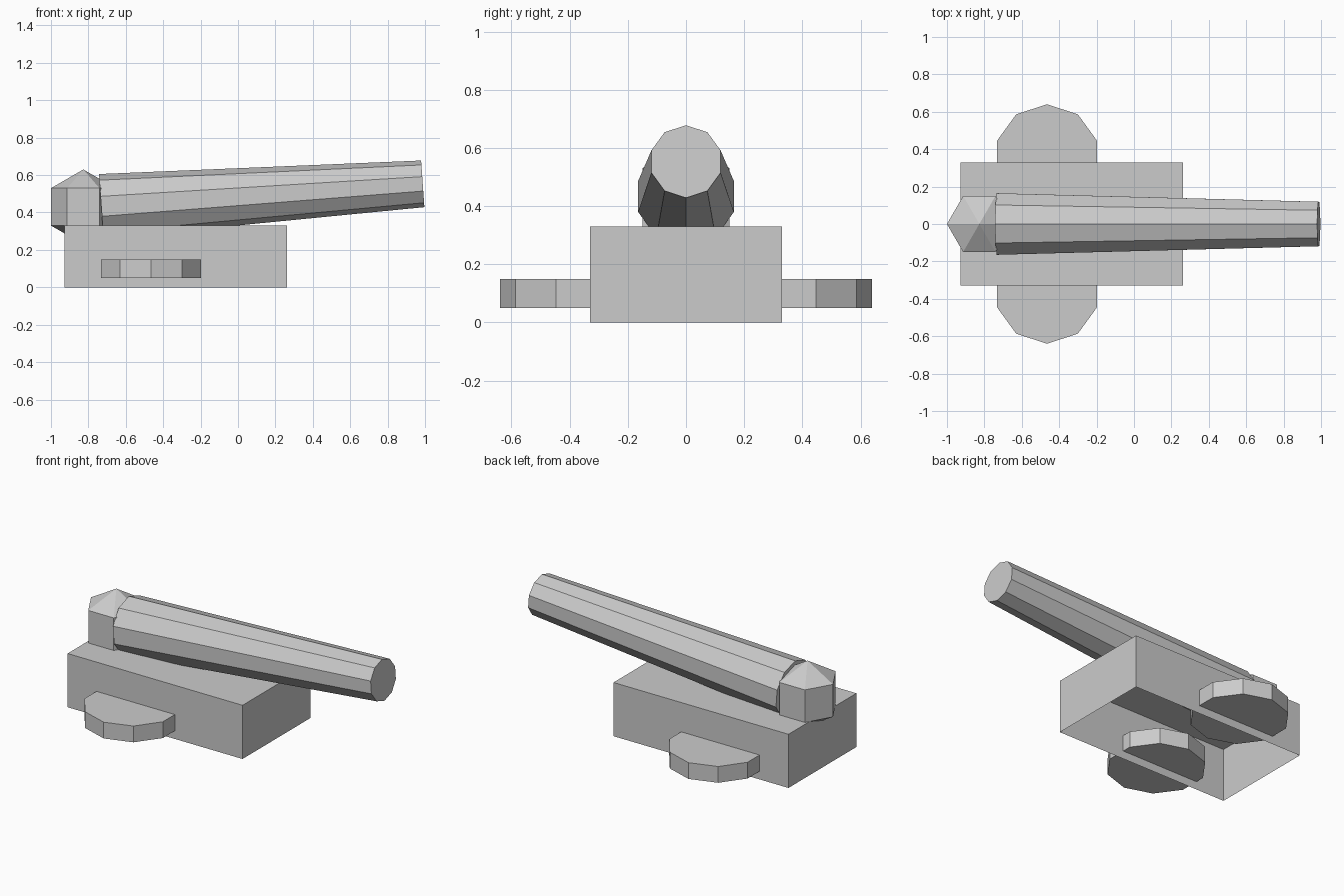
import bpy, bmesh, math
from mathutils import Matrix

if "Cube" in bpy.data.objects:
    bpy.data.objects.remove(bpy.data.objects["Cube"])

grey = bpy.data.materials.new("plain_grey")
grey.diffuse_color = (0.6, 0.6, 0.6, 1)
grey.use_nodes = True
grey.node_tree.nodes["Principled BSDF"].inputs["Base Color"].default_value = grey.diffuse_color


def make_object(name, bm, matrix):
    bmesh.ops.recalc_face_normals(bm, faces=bm.faces[:])
    bm.transform(matrix)
    mesh = bpy.data.meshes.new(name)
    bm.to_mesh(mesh)
    bm.free()
    mesh.materials.append(grey)
    obj = bpy.data.objects.new(name, mesh)
    bpy.context.collection.objects.link(obj)
    return obj


def turned(name, profile, sides, start, matrix):
    """Faceted solid from (radius, z) rings; a zero radius makes a point."""
    bm = bmesh.new()
    rings = []
    for r, z in profile:
        count = sides if r else 1
        rings.append([bm.verts.new((r * math.cos(start + i * math.tau / sides),
                                    r * math.sin(start + i * math.tau / sides), z))
                      for i in range(count)])
    for a, b in zip(rings, rings[1:]):
        for i in range(sides):
            j = (i + 1) % sides
            quad = [a[i % len(a)], a[j % len(a)], b[j % len(b)], b[i % len(b)]]
            bm.faces.new(list(dict.fromkeys(quad)))
    for ring in (rings[0], rings[-1]):
        if len(ring) > 1:
            bm.faces.new(ring)
    return make_object(name, bm, matrix)


# Carriage: box open at the bottom
bm = bmesh.new()
bmesh.ops.create_cube(bm, size=1)
bmesh.ops.recalc_face_normals(bm, faces=bm.faces[:])
floor = [f for f in bm.faces if f.normal.z < -0.9]
bmesh.ops.delete(bm, geom=floor, context='FACES_ONLY')
make_object("carriage", bm,
            Matrix.Translation((-0.333, 0, 0.165)) @ Matrix.Diagonal((1.19, 0.66, 0.33, 1)))

# Flat ten-sided side discs, reaching into the carriage
for side, label in ((-1, "front"), (1, "back")):
    turned(label + "_disc", [(0.28, 0.05), (0.28, 0.15)], 10, math.pi / 2,
           Matrix.Translation((-0.465, side * 0.36, 0)))

# Six-sided breech knob
turned("breech_knob", [(0, -0.2), (0.173, -0.1), (0.173, 0.1), (0, 0.2)], 6, 0,
       Matrix.Translation((-0.827, 0, 0.43)))

# Tapered barrel, raised four degrees
turned("barrel", [(0.173, 0), (0.125, 1.723)], 10, 0,
       Matrix.Translation((-0.731, 0, 0.433)) @ Matrix.Rotation(math.radians(86), 4, 'Y'))
